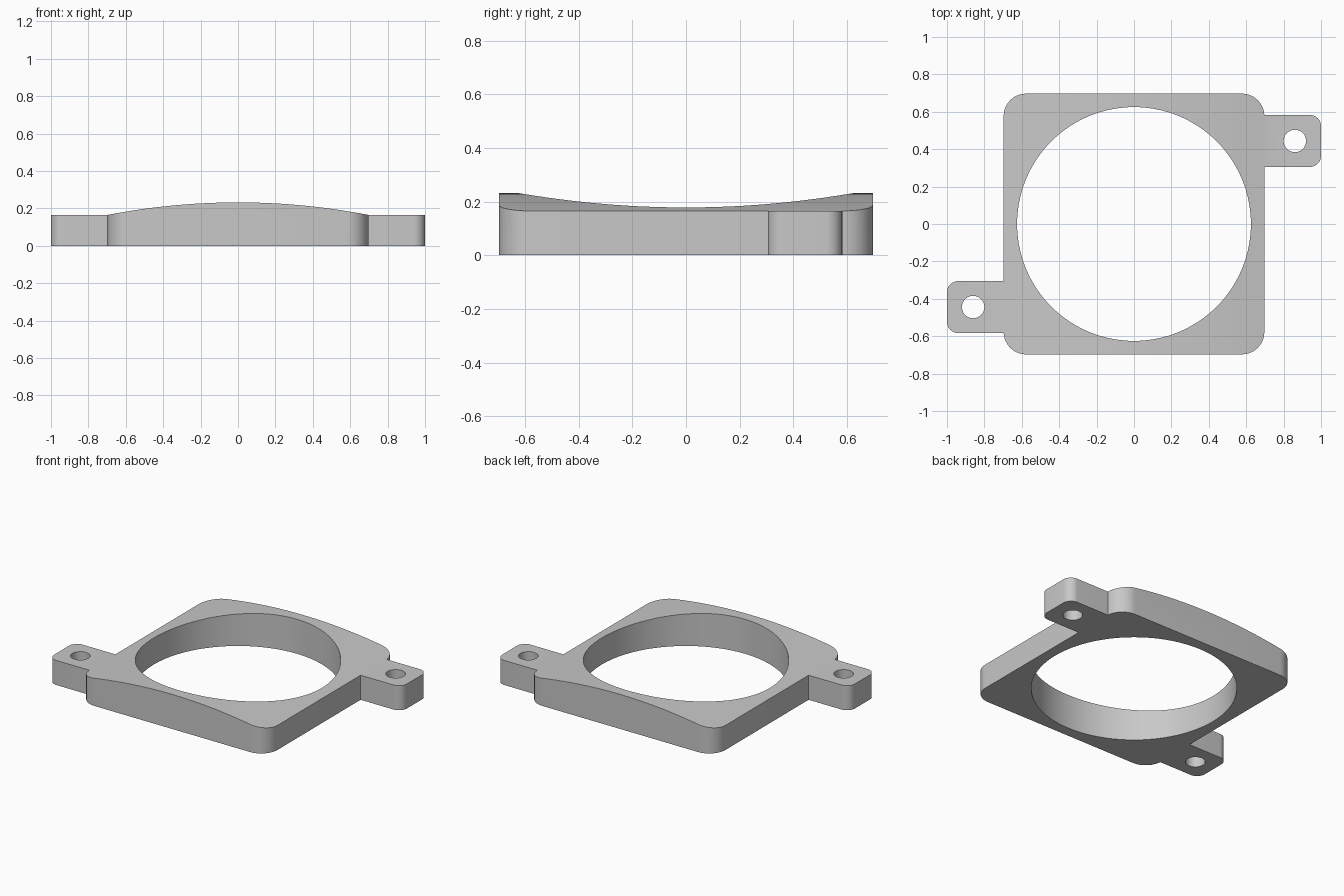
import bpy, bmesh
from math import sin, cos, radians, sqrt
from mathutils import Vector

cube = bpy.data.objects.get("Cube")
if cube:
    bpy.data.objects.remove(cube, do_unlink=True)

HALF, CORNER = 0.697, 0.12        # square body
EDGE_Z, TOP_Z = 0.165, 0.232      # height at the sides and along the crown
TAB_LOW, TAB_HIGH, TAB_R = 0.305, 0.583, 0.06
HOLE_X, HOLE_Y = 0.86, 0.444

grey = bpy.data.materials.new("plain grey")
grey.use_nodes = True
colour = (0.58, 0.58, 0.58, 1)
grey.diffuse_color = colour
grey.node_tree.nodes["Principled BSDF"].inputs["Base Color"].default_value = colour


def arc(cx, cy, r, start, end, steps=12):
    angles = [radians(start + (end - start) * i / steps) for i in range(steps + 1)]
    return [(cx + r * cos(a), cy + r * sin(a)) for a in angles]


def prism(name, points, sweep):
    """Extrude a closed loop of 3D points along a vector."""
    bm = bmesh.new()
    face = bm.faces.new([bm.verts.new(p) for p in points])
    out = bmesh.ops.extrude_face_region(bm, geom=[face])
    moved = [v for v in out["geom"] if isinstance(v, bmesh.types.BMVert)]
    bmesh.ops.translate(bm, verts=moved, vec=Vector(sweep))
    bmesh.ops.recalc_face_normals(bm, faces=bm.faces)
    mesh = bpy.data.meshes.new(name)
    bm.to_mesh(mesh)
    bm.free()
    mesh.materials.append(grey)
    obj = bpy.data.objects.new(name, mesh)
    bpy.context.collection.objects.link(obj)
    return obj


def cut(target, cutter, operation):
    mod = target.modifiers.new(cutter.name, "BOOLEAN")
    mod.operation, mod.solver, mod.object = operation, "EXACT", cutter
    bpy.context.view_layer.objects.active = target
    bpy.ops.object.modifier_apply(modifier=mod.name)
    bpy.data.objects.remove(cutter, do_unlink=True)


# Outline of the body with one tab, repeated by a half turn
c = HALF - CORNER
half = arc(c, -c, CORNER, -90, 0)
half += [(HALF, TAB_LOW)]
half += arc(1 - TAB_R, TAB_LOW + TAB_R, TAB_R, -90, 0)
half += arc(1 - TAB_R, TAB_HIGH - TAB_R, TAB_R, 0, 90)
half += [(HALF, TAB_HIGH)]
half += arc(c, c, CORNER, 6, 90)
outline = half + [(-x, -y) for x, y in half]
frame = prism("mounting_frame", [(x, y, 0) for x, y in outline], (0, 0, 0.4))

# Arched crown over the body, flat over the tabs
rise = TOP_Z - EDGE_Z
radius = (HALF ** 2 + rise ** 2) / (2 * rise)
steps = 48
xs = [HALF * (2 * i / steps - 1) for i in range(steps + 1)]
crown = [(x, TOP_Z - radius + sqrt(radius ** 2 - x * x)) for x in xs]
profile = [(-1.2, -0.2), (-1.2, EDGE_Z)] + crown + [(1.2, EDGE_Z), (1.2, -0.2)]
cut(frame, prism("crown_profile", [(x, -1, z) for x, z in profile], (0, 2, 0)), "INTERSECT")

# Large opening and the two screw holes
holes = [("opening", 0, 0, 0.625, 128),
         ("left_hole", HOLE_X, HOLE_Y, 0.06, 40),
         ("right_hole", -HOLE_X, -HOLE_Y, 0.06, 40)]
for name, x, y, r, sides in holes:
    ring = arc(x, y, r, 0, 360, sides)[:-1]
    cut(frame, prism(name, [(px, py, -0.1) for px, py in ring], (0, 0, 0.6)), "DIFFERENCE")

# Smooth the curved walls and keep the edges crisp
bpy.ops.object.select_all(action="DESELECT")
frame.select_set(True)
bpy.context.view_layer.objects.active = frame
bpy.ops.object.shade_smooth_by_angle(angle=radians(20))
